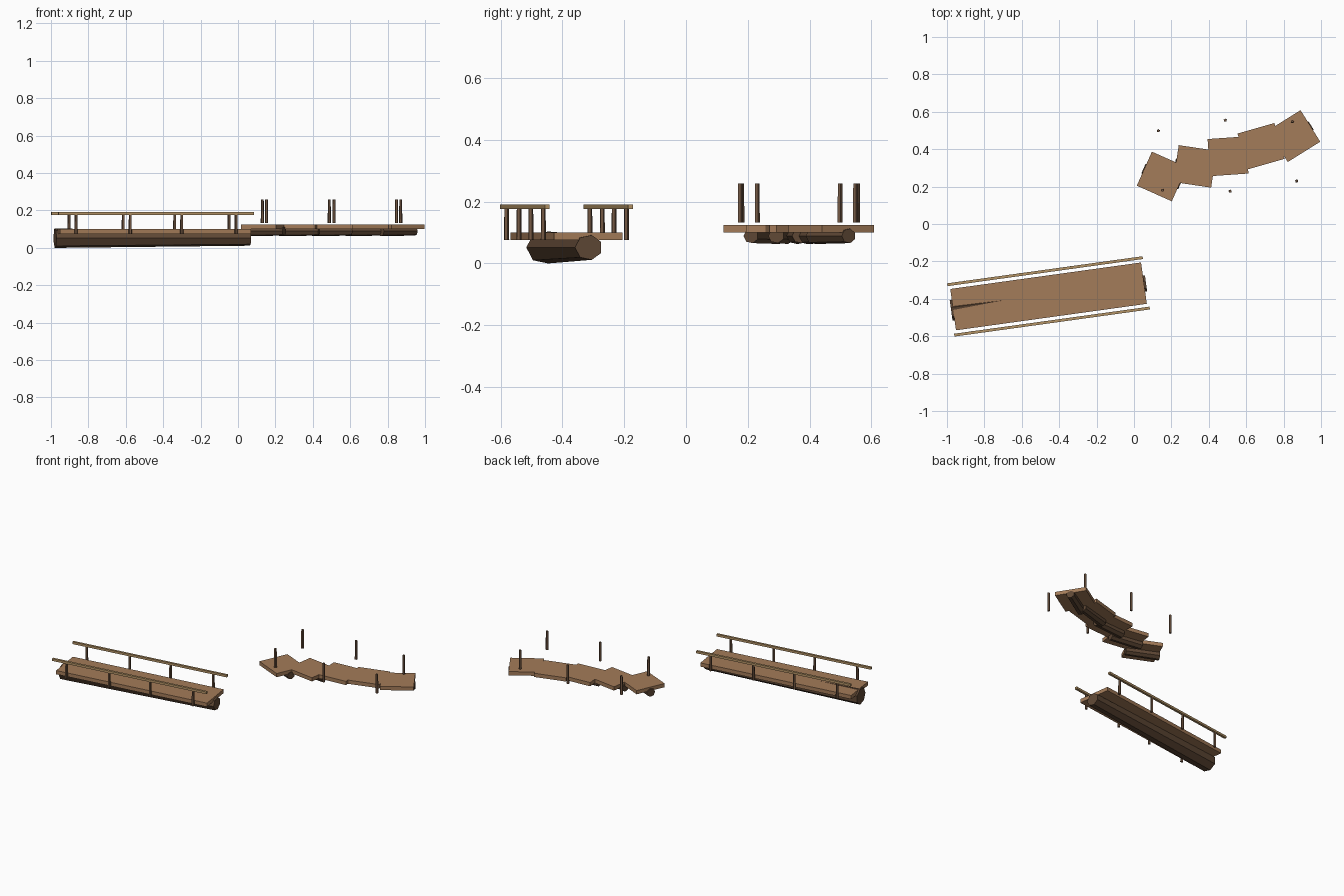
import bpy, bmesh
from math import radians, cos, sin, pi
from mathutils import Matrix, Vector

if "Cube" in bpy.data.objects:
    bpy.data.objects.remove(bpy.data.objects["Cube"])


def material(name, rgb):
    m = bpy.data.materials.new(name)
    m.diffuse_color = (*rgb, 1)
    m.use_nodes = True
    m.node_tree.nodes["Principled BSDF"].inputs["Base Color"].default_value = m.diffuse_color
    return m


PLANK = material("plank_wood", (0.37, 0.20, 0.10))
BARK = material("bark", (0.115, 0.065, 0.036))
POST = material("post_wood", (0.17, 0.095, 0.055))
RAIL = material("rail_wood", (0.45, 0.29, 0.13))


def place(x, y, degrees):
    return Matrix.Translation((x, y, 0)) @ Matrix.Rotation(radians(degrees), 4, 'Z')


def finish(name, bm, mat, frame):
    bmesh.ops.recalc_face_normals(bm, faces=bm.faces)
    me = bpy.data.meshes.new(name)
    bm.to_mesh(me)
    bm.free()
    me.materials.append(mat)
    ob = bpy.data.objects.new(name, me)
    ob.matrix_world = frame
    bpy.context.collection.objects.link(ob)
    return ob


def box(name, centre, size, mat, frame):
    bm = bmesh.new()
    bmesh.ops.create_cube(bm, size=1, matrix=Matrix.Translation(centre) @ Matrix.Diagonal((*size, 1)))
    return finish(name, bm, mat, frame)


def log(name, length, z, r0, r1, sides, mat, frame):
    # tapered faceted log lying along local x
    bm = bmesh.new()
    rings = []
    for x, r in ((-length / 2, r0), (length / 2, r1)):
        ring = []
        for i in range(sides):
            a = pi + 2 * pi * i / sides
            ring.append(bm.verts.new((x, 1.1 * r * cos(a), z + r * sin(a))))
        rings.append(ring)
        bm.faces.new(ring)
    for i in range(sides):
        j = (i + 1) % sides
        bm.faces.new((rings[0][i], rings[0][j], rings[1][j], rings[1][i]))
    return finish(name, bm, mat, frame)


def post(name, x, y, z0, z1, frame):
    bm = bmesh.new()
    bmesh.ops.create_cone(bm, cap_ends=True, segments=5, radius1=0.009, radius2=0.008,
                          depth=z1 - z0, matrix=Matrix.Translation((x, y, (z0 + z1) / 2)))
    return finish(name, bm, POST, frame)


# straight log bridge with railings
straight = place(-0.457, -0.387, 7.9)
box("straight_deck", (0, 0, 0.0875), (1.03, 0.223, 0.025), PLANK, straight)
log("straight_log", 1.052, 0.0515, 0.053, 0.041, 7, BARK, straight)
for side, label in ((-1, "front"), (1, "back")):
    y = side * 0.136
    box(label + "_rail", (0, y, 0.183), (1.055, 0.015, 0.015), RAIL, straight)
    for i, x in enumerate((-0.432, -0.139, 0.139, 0.432)):
        post(f"{label}_rail_post_{i}", x, y, 0.075, 0.178, straight)

# curved bridge: overlapping deck segments, each on its own short log
angles = (-24, -8.5, 4, 16, 32)
for i, a in enumerate(angles):
    frame = place(0.149 + 0.1768 * i, 0.254 + 0.054 * i, a)
    box(f"curved_deck_{i}", (0, 0, 0.1125), (0.205, 0.199, 0.025), PLANK, frame)
    log(f"curved_log_{i}", 0.214, 0.089, 0.027, 0.024, 7, BARK, frame)

# free-standing posts beside the curved bridge
for i, (x, y) in enumerate(((0.13, 0.498), (0.152, 0.18), (0.488, 0.555),
                            (0.514, 0.175), (0.847, 0.548), (0.87, 0.23))):
    post(f"curved_post_{i}", x, y, 0.132, 0.258, Matrix.Identity(4))
